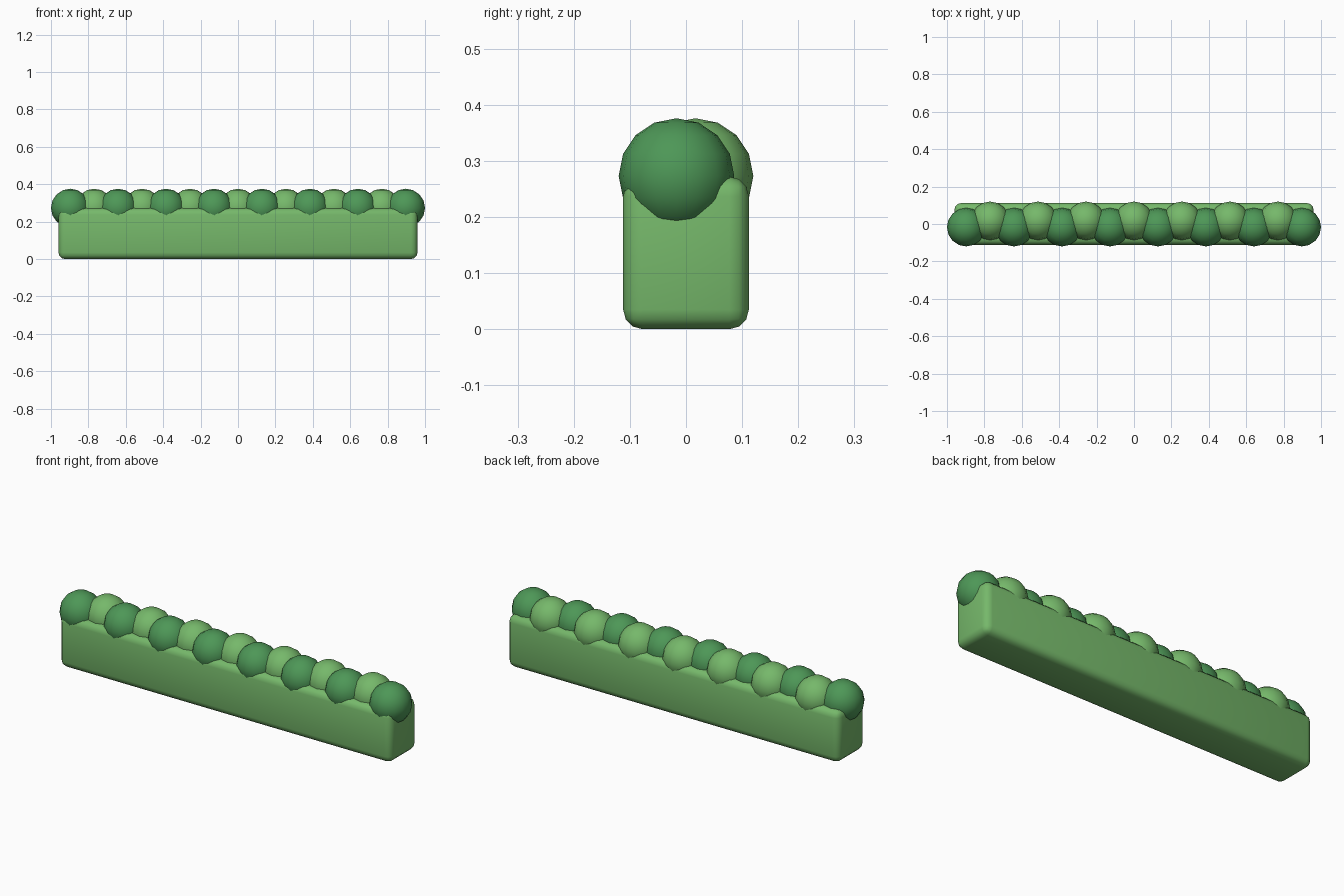
import bpy

cube = bpy.data.objects.get("Cube")
if cube:
    bpy.data.objects.remove(cube, do_unlink=True)


def make_material(name, color):
    mat = bpy.data.materials.new(name)
    mat.use_nodes = True
    mat.diffuse_color = color
    mat.node_tree.nodes["Principled BSDF"].inputs["Base Color"].default_value = color
    return mat


light_green = make_material("light_green", (0.18, 0.48, 0.145, 1))
dark_green = make_material("dark_green", (0.075, 0.31, 0.095, 1))

# Rounded hedge body
LENGTH, DEPTH, HEIGHT = 1.92, 0.224, 0.272
bpy.ops.mesh.primitive_cube_add(size=1, location=(0, 0, HEIGHT / 2))
body = bpy.context.object
body.name = "hedge_body"
body.scale = (LENGTH, DEPTH, HEIGHT)
bpy.ops.object.transform_apply(location=False, rotation=False, scale=True)
body.data.materials.append(light_green)
bevel = body.modifiers.new("rounded_edges", "BEVEL")
bevel.width = 0.035
bevel.segments = 3
bpy.ops.object.shade_smooth()

# Row of leaf clumps, alternating dark in front and light behind
COUNT = 15
RADIUS = 0.103
STEP = 2 * (1 - RADIUS) / (COUNT - 1)
for i in range(COUNT):
    dark = i % 2 == 0
    x = (i - COUNT // 2) * STEP
    y = -0.017 if dark else 0.017
    bpy.ops.mesh.primitive_uv_sphere_add(
        segments=16, ring_count=8, radius=RADIUS, location=(x, y, 0.273))
    clump = bpy.context.object
    clump.name = f"{'dark' if dark else 'light'}_leaf_clump_{i // 2 + 1}"
    clump.data.materials.append(dark_green if dark else light_green)
    bpy.ops.object.shade_smooth()
